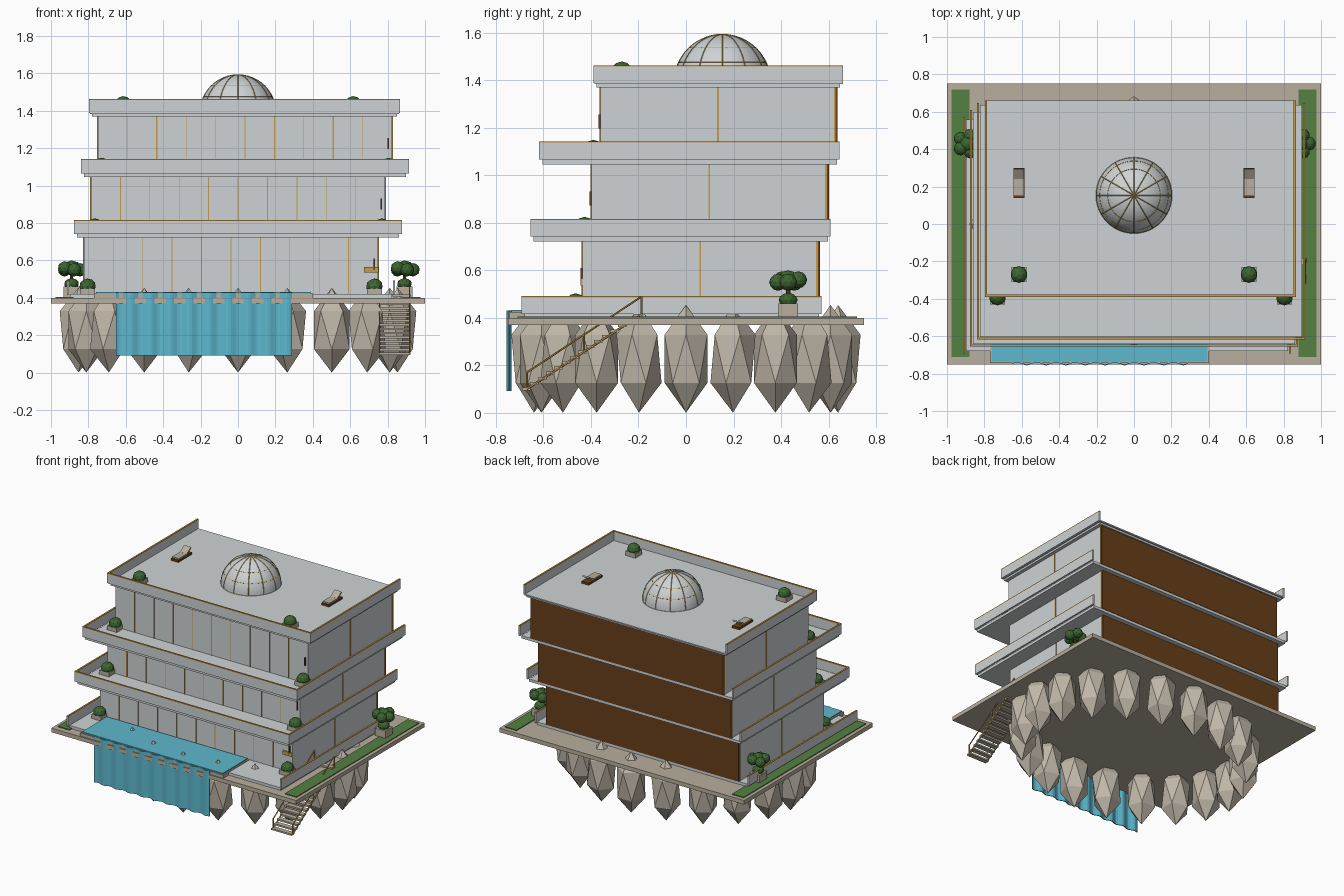
import bpy, bmesh, math
from mathutils import Vector, Matrix

if "Cube" in bpy.data.objects:
    bpy.data.objects.remove(bpy.data.objects["Cube"])


def mat(name, r, g, b):
    m = bpy.data.materials.new(name)
    m.diffuse_color = (r, g, b, 1)
    m.use_nodes = True
    m.node_tree.nodes["Principled BSDF"].inputs["Base Color"].default_value = m.diffuse_color
    return m


PALE = mat("pale_grey", 0.62, 0.65, 0.66)
GOLD = mat("gold", 0.56, 0.33, 0.07)
WOOD = mat("brown_wood", 0.14, 0.05, 0.01)
STONE = mat("platform_stone", 0.48, 0.43, 0.34)
ROCK = mat("rock", 0.52, 0.47, 0.39)
WATER = mat("water_blue", 0.11, 0.48, 0.62)
GRASS = mat("grass_green", 0.09, 0.22, 0.055)
LEAF = mat("leaf_green", 0.045, 0.13, 0.03)


def finish(name, bm, m, smooth=False):
    me = bpy.data.meshes.new(name)
    bm.to_mesh(me)
    bm.free()
    me.materials.append(m)
    if smooth:
        for p in me.polygons:
            p.use_smooth = True
    ob = bpy.data.objects.new(name, me)
    bpy.context.collection.objects.link(ob)
    return ob


def add_box(bm, x0, x1, y0, y1, z0, z1):
    c = Vector(((x0 + x1) / 2, (y0 + y1) / 2, (z0 + z1) / 2))
    bmesh.ops.create_cube(bm, size=1, matrix=Matrix.Translation(c)
                          @ Matrix.Diagonal((x1 - x0, y1 - y0, z1 - z0, 1)))


def boxes(name, m, *dims):
    bm = bmesh.new()
    for d in dims:
        add_box(bm, *d)
    return finish(name, bm, m)


def add_bar(bm, a, b, r, sides=6):
    a, b = Vector(a), Vector(b)
    q = (b - a).to_track_quat('Z', 'Y').to_matrix().to_4x4()
    bmesh.ops.create_cone(bm, cap_ends=True, segments=sides, radius1=r, radius2=r,
                          depth=(b - a).length, matrix=Matrix.Translation((a + b) / 2) @ q)


def add_ico(bm, c, s, sub=1, rot=0):
    bmesh.ops.create_icosphere(bm, subdivisions=sub, radius=1, matrix=Matrix.Translation(c)
                               @ Matrix.Diagonal((*s, 1)) @ Matrix.Rotation(rot, 4, 'Z'))


def planter(name, x, y, z):
    boxes(name + "_box", STONE, (x - .04, x + .04, y - .04, y + .04, z, z + .035))
    bm = bmesh.new()
    add_ico(bm, (x, y, z + .045), (.045, .045, .042), 2)
    finish(name + "_shrub", bm, LEAF)


def parapet(name, x0, x1, y0, y1, z0, z1, front=True):
    t = .012
    d = [(x0, x0 + t, y0, y1), (x1 - t, x1, y0, y1)]
    if front:
        d.append((x0, x1, y0, y0 + t))
    boxes(name, PALE, *[(*p, z0, z1 - .006) for p in d])
    boxes(name + "_rail", GOLD, *[(*p, z1 - .006, z1) for p in d])


# Platform, lawns and the ring of hanging rocks
boxes("platform", STONE, (-1, 1, -.75, .75, .37, .40))
boxes("lawns", GRASS, (-.975, -.88, -.71, .72, .395, .406), (.88, .975, -.71, .72, .395, .406))
bm = bmesh.new()
for i in range(20):
    a = i * math.tau / 20
    add_ico(bm, (.853 * math.cos(a), .64 * math.sin(a), .2275), (.112, .106, .2265), 1, a)
finish("hanging_rocks", bm, ROCK)

# Three storeys: (centre x, centre y, wall bottom, wall top, parapet top of its floor)
W, D = .7865, .495
floors = [(-.0375, .06, .42, .722, .492), (0, .098, .742, 1.048, .817), (.0375, .135, 1.066, 1.37, 1.143)]
for n, (cx, cy, z0, z1, rail) in enumerate(floors):
    f = f"floor_{n + 1}"
    yf, yb = cy - D, cy + D
    boxes(f + "_walls", PALE, (cx - W, cx + W, yf, yb, z0, z1))
    boxes(f + "_back_panel", WOOD, (cx - W, cx + W, yb, yb + .008, z0, z1))
    # slab and balcony
    boxes(f + "_slab", PALE, (cx - .862, cx + .862, cy - .74, cy + .5, z0 - .02, z0))
    parapet(f + "_parapet", cx - .877, cx + .877, cy - .753, cy + .511, z0 - (.004 if n == 0 else 0),
            rail, n > 0)
    # mullions
    bm = bmesh.new()
    for i in range(1, 10):
        x = cx - W + i * W / 5
        w = .003 if (i - n) % 3 == 0 else .0018
        add_box(bm, x - w, x + w, yf - .004, yf, z0, z1)
    for s in (-1, 1):
        x = cx + s * W
        add_box(bm, x - .004, x + .004, cy - .004, cy + .004, z0, z1)
        add_box(bm, x - .004, x + .004, yb - .008, yb, z0, z1)
    finish(f + "_mullions", bm, GOLD)
    # narrow wall lamp beside the right corner
    boxes(f + "_wall_lamp", WOOD, (cx + .762, cx + .77, yf - .009, yf, z0 + .13, z0 + .19))
    for s in (-1, 1):
        planter(f"{f}_planter_{'left' if s < 0 else 'right'}", cx + s * .767, yf - .03, z0 - .004)
boxes("entrance_plate", GOLD, (.675, .75, -.444, -.435, .537, .565))

# Roof
boxes("roof_slab", PALE, (-.78, .85, -.376, .648, 1.37, 1.392))
parapet("roof_parapet", -.797, .866, -.39, .66, 1.388, 1.463)
boxes("roof_deck", PALE, (-.79, .86, -.385, .66, 1.384, 1.393))
for s in (-1, 1):
    side = "left" if s < 0 else "right"
    planter("roof_planter_" + side, s * .615, -.27, 1.392)
    # lounger with a raised back
    x = s * .615
    boxes("lounger_frame_" + side, WOOD, (x - .03, x + .03, .14, .30, 1.393, 1.408))
    boxes("lounger_cushion_" + side, STONE, (x - .028, x + .028, .15, .25, 1.408, 1.418))
    ob = boxes("lounger_back_" + side, STONE, (-.028, .028, 0, .06, 0, .01))
    ob.location = (x, .245, 1.41)
    ob.rotation_euler = (math.radians(32), 0, 0)

# Dome with gold ribs
R, DC = .203, Vector((0, .153, 1.39))
bm = bmesh.new()
bmesh.ops.create_uvsphere(bm, u_segments=48, v_segments=24, radius=R, matrix=Matrix.Translation(DC))
low = [v for v in bm.verts if v.co.z < DC.z - .001]
bmesh.ops.delete(bm, geom=low, context='VERTS')
finish("dome", bm, PALE, True)


def arc_bars(bm, pts):
    for a, b in zip(pts, pts[1:]):
        add_bar(bm, a, b, .0022, 4)


bm = bmesh.new()
for k in range(12):
    a = k * math.tau / 12
    arc_bars(bm, [DC + R * Vector((math.cos(a) * math.cos(e), math.sin(a) * math.cos(e), math.sin(e)))
                  for e in [j * math.pi / 24 for j in range(13)]])
for e in (.01, math.radians(25), math.radians(46)):
    arc_bars(bm, [DC + R * Vector((math.cos(a) * math.cos(e), math.sin(a) * math.cos(e), math.sin(e)))
                  for a in [j * math.tau / 48 for j in range(49)]])
finish("dome_ribs", bm, GOLD)

# Pool and waterfall
boxes("pool_rim", STONE, (-.77, .40, -.742, -.44, .40, .424))
boxes("pool_water", WATER, (-.76, .39, -.735, -.445, .402, .432))
bm = bmesh.new()
cols = []
for i in range(73):
    x = -.652 + .941 * i / 72
    y = -.748 + .008 * math.sin(i * math.tau / 8)
    cols.append([bm.verts.new((x, y + dy, z)) for dy in (0, .006) for z in (.092, .43)])
for a, b in zip(cols, cols[1:]):
    for p, q in ((0, 1), (1, 3), (3, 2), (2, 0)):
        bm.faces.new((a[p], b[p], b[q], a[q]))
for c in (cols[0], cols[-1]):
    bm.faces.new((c[0], c[1], c[3], c[2]))
bmesh.ops.recalc_face_normals(bm, faces=bm.faces)
finish("waterfall", bm, WATER)

# Stairs through the platform, with hand rails
N = 15
steps = []
for i in range(N):
    t = i / (N - 1)
    y, z = -.69 + .47 * t, .095 + .31 * t
    steps.append((.754, .92, y, y + .036, z, z + .012))
boxes("stair_treads", STONE, *steps)
bm = bmesh.new()
for x in (.757, .917):
    add_bar(bm, (x, -.67, .17), (x, -.187, .49), .004)
    add_bar(bm, (x, -.67, .10), (x, -.187, .415), .005)
    for t in (0, .5, 1):
        y, z = -.67 + .483 * t, .10 + .315 * t
        add_bar(bm, (x, y, z), (x, y, z + .073), .004)
finish("stair_rails", bm, GOLD)

# Two potted trees
for s in (-1, 1):
    side = "left" if s < 0 else "right"
    x, y = s * .89, .43
    boxes("tree_pot_" + side, STONE, (x - .042, x + .042, y - .042, y + .042, .405, .46))
    bm = bmesh.new()
    add_bar(bm, (x, y, .455), (x, y, .54), .01)
    finish("tree_trunk_" + side, bm, WOOD)
    bm = bmesh.new()
    add_ico(bm, (x, y, .475), (.04, .04, .03), 2)
    add_ico(bm, (x, y, .56), (.045, .045, .04), 2)
    for k in range(5):
        a = k * math.tau / 5
        add_ico(bm, (x + .045 * math.cos(a), y + .045 * math.sin(a), .55 + .01 * (k % 2)),
                (.037, .037, .036), 2)
    finish("tree_leaves_" + side, bm, LEAF)
